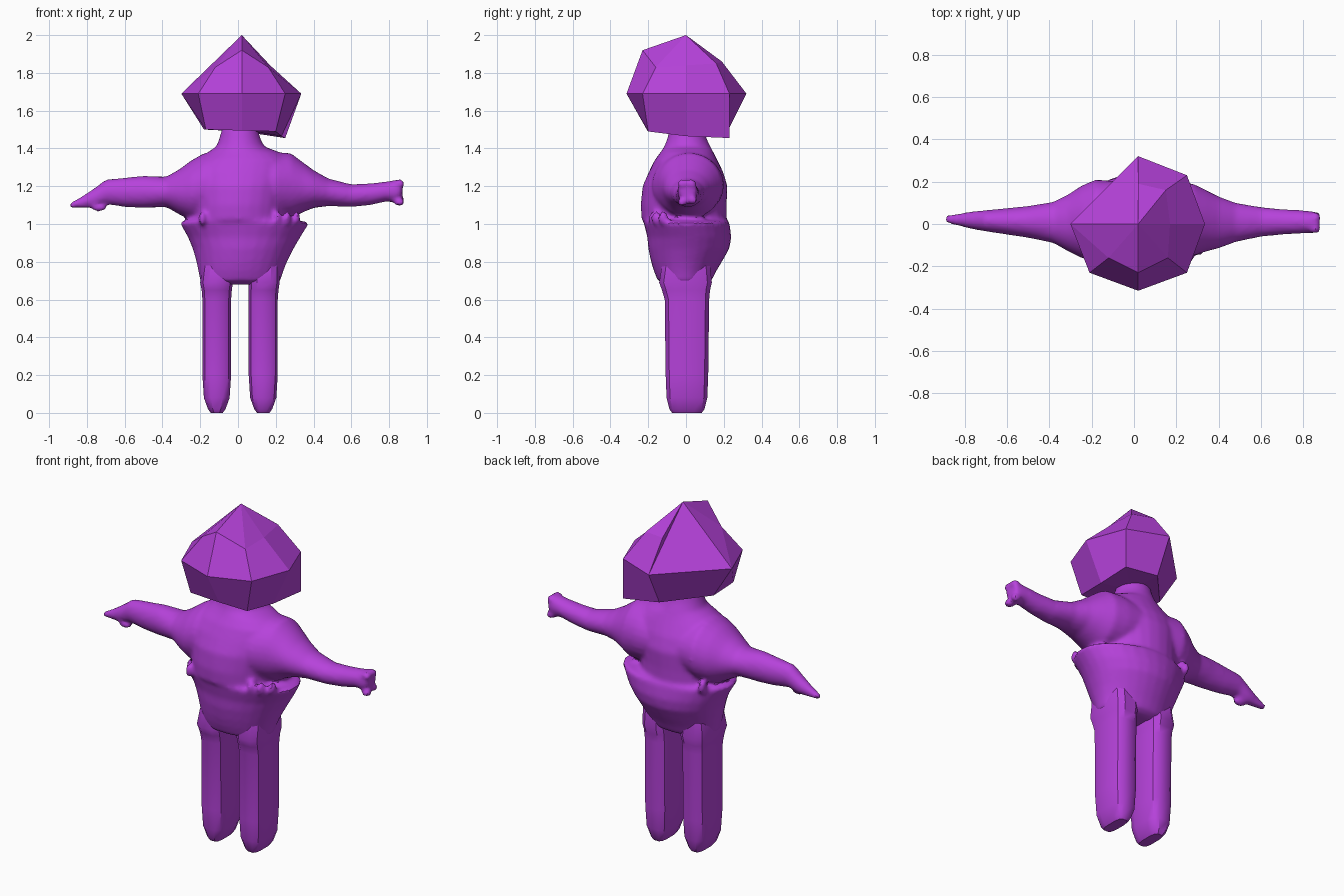
import bpy, bmesh, math
from mathutils import Vector

purple = bpy.data.materials.new("purple")
purple.diffuse_color = (0.47, 0.055, 0.71, 1)


def finish(name, bm):
    """Turn a bmesh into a coloured object."""
    bmesh.ops.recalc_face_normals(bm, faces=bm.faces[:])
    mesh = bpy.data.meshes.new(name)
    bm.to_mesh(mesh)
    bm.free()
    ob = bpy.data.objects.new(name, mesh)
    bpy.context.collection.objects.link(ob)
    mesh.materials.append(purple)
    return ob


def select(ob):
    bpy.ops.object.select_all(action='DESELECT')
    ob.select_set(True)
    bpy.context.view_layer.objects.active = ob


def loft(bm, sections, axis, sides=28, power=1.0, turn=0.0):
    """Skin rings (position, low a, high a, low b, high b) along z or x."""
    rings = []
    for p, a0, a1, b0, b1 in sections:
        ring = []
        for i in range(sides):
            t = math.tau * (i + turn) / sides
            c, s = math.cos(t), math.sin(t)
            a = (a0 + a1) / 2 + (a1 - a0) / 2 * math.copysign(abs(c) ** power, c)
            b = (b0 + b1) / 2 + (b1 - b0) / 2 * math.copysign(abs(s) ** power, s)
            ring.append(bm.verts.new((a, b, p) if axis == 'z' else (p, a, b)))
        rings.append(ring)
    for r, q in zip(rings, rings[1:]):
        for i in range(sides):
            j = (i + 1) % sides
            bm.faces.new((r[i], r[j], q[j], q[i]))
    caps = [bm.faces.new(rings[0]), bm.faces.new(rings[-1])]
    # Make every closed part face outwards before parts are fused
    bmesh.ops.recalc_face_normals(bm, faces=bm.faces[:])
    return caps


def blob(bm, centre, size):
    """Small ellipsoid."""
    made = bmesh.ops.create_icosphere(bm, subdivisions=2, radius=1)
    for v in made["verts"]:
        v.co = Vector(centre) + Vector([c * s for c, s in zip(v.co, size)])


# Torso: round hips with a shelf at the waist, chest, and neck
bm = bmesh.new()
loft(bm, [
    (0.68, -0.17, 0.19, -0.10, 0.10), (0.70, -0.20, 0.225, -0.15, 0.135),
    (0.75, -0.21, 0.24, -0.17, 0.16), (0.80, -0.22, 0.26, -0.185, 0.19),
    (0.87, -0.24, 0.295, -0.20, 0.23), (0.93, -0.265, 0.33, -0.205, 0.24),
    (1.01, -0.31, 0.38, -0.225, 0.23), (1.025, -0.25, 0.26, -0.235, 0.215),
    (1.10, -0.25, 0.26, -0.24, 0.215), (1.20, -0.26, 0.28, -0.23, 0.22),
    (1.28, -0.27, 0.30, -0.195, 0.195), (1.34, -0.22, 0.28, -0.165, 0.165),
    (1.38, -0.16, 0.22, -0.135, 0.145), (1.41, -0.115, 0.14, -0.115, 0.13),
    (1.45, -0.10, 0.12, -0.10, 0.11), (1.52, -0.08, 0.10, -0.08, 0.09)], 'z')

# Arm on the +x side, flaring to a stubby hand
loft(bm, [
    (0.05, -0.18, 0.20, 1.05, 1.36), (0.20, -0.18, 0.20, 1.03, 1.38),
    (0.28, -0.15, 0.19, 1.03, 1.375), (0.34, -0.13, 0.16, 1.06, 1.33),
    (0.40, -0.115, 0.13, 1.085, 1.285), (0.48, -0.085, 0.10, 1.095, 1.24),
    (0.60, -0.06, 0.08, 1.09, 1.21), (0.70, -0.05, 0.07, 1.10, 1.215),
    (0.79, -0.045, 0.065, 1.12, 1.225), (0.84, -0.045, 0.06, 1.11, 1.235),
    (0.87, -0.035, 0.055, 1.14, 1.235)], 'x')
for y, z in ((-0.02, 1.215), (0.03, 1.215), (-0.02, 1.115), (0.035, 1.125)):
    blob(bm, (0.855, y, z), (0.03, 0.026, 0.022))

# Arm on the -x side, tapering to a drooping pointed hand
loft(bm, [
    (-0.05, -0.18, 0.20, 1.05, 1.36), (-0.18, -0.18, 0.21, 1.02, 1.375),
    (-0.25, -0.16, 0.18, 1.02, 1.335), (-0.31, -0.13, 0.14, 1.05, 1.29),
    (-0.38, -0.09, 0.105, 1.09, 1.25), (-0.50, -0.065, 0.085, 1.085, 1.255),
    (-0.60, -0.05, 0.075, 1.09, 1.245), (-0.70, -0.035, 0.065, 1.105, 1.235),
    (-0.76, -0.025, 0.06, 1.085, 1.19), (-0.82, -0.01, 0.05, 1.085, 1.15),
    (-0.89, 0.005, 0.04, 1.085, 1.11)], 'x')
blob(bm, (-0.735, 0.0, 1.085), (0.04, 0.025, 0.02))

# Ragged folds under the arms
for x, y in ((0.21, -0.17), (0.26, -0.155), (0.31, -0.12), (-0.19, -0.18), (-0.22, 0.16)):
    blob(bm, (x, y, 1.03), (0.02, 0.03, 0.04))

# Fuse into one soft body
body = finish("body", bm)
mod = body.modifiers.new("fuse", 'REMESH')
mod.mode = 'VOXEL'
mod.voxel_size = 0.013
soft = body.modifiers.new("soften", 'SMOOTH')
soft.factor = 0.5
soft.iterations = 4
select(body)
bpy.ops.object.convert(target='MESH')
bpy.ops.object.shade_smooth_by_angle(angle=math.radians(40))

# Legs: chamfered columns with tapered feet
for name, x0, x1 in (("left_leg", -0.19, -0.035), ("right_leg", 0.055, 0.212)):
    bm = bmesh.new()
    loft(bm, [
        (0.0, x0 + 0.045, x1 - 0.045, -0.075, 0.085),
        (0.02, x0 + 0.03, x1 - 0.03, -0.09, 0.10),
        (0.08, x0 + 0.008, x1 - 0.008, -0.105, 0.115),
        (0.20, x0, x1, -0.11, 0.12), (0.60, x0, x1, -0.115, 0.125),
        (0.65, x0 - 0.004 * (x0 < 0), x1 + 0.004, -0.13, 0.13),
        (0.69, x0 - 0.012 * (x0 < 0), x1 + 0.01, -0.145, 0.14),
        (0.78, x0, x1 + 0.01, -0.13, 0.13)], 'z', sides=12, power=0.6, turn=0.5)
    select(finish(name, bm))
    bpy.ops.object.shade_smooth_by_angle(angle=math.radians(35))

# Head: faceted gem with a point on top, its rings starting at the front left
bm = bmesh.new()
top = bm.verts.new((0.02, 0, 2.0))
base = bm.verts.new((0.02, 0, 1.5))
crown = [bm.verts.new(p) for p in (
    (-0.12, -0.16, 1.83), (0.02, -0.23, 1.92), (0.16, -0.16, 1.83),
    (0.17, 0, 1.84), (0.15, 0.16, 1.85), (0.02, 0.19, 1.86))]
girdle = [bm.verts.new((x, y, 1.69)) for x, y in (
    (-0.21, -0.23), (0.02, -0.315), (0.25, -0.23), (0.335, 0),
    (0.25, 0.23), (0.02, 0.32), (-0.30, 0))]
jaw = [bm.verts.new(p) for p in (
    (-0.17, -0.20, 1.50), (0.02, -0.205, 1.495), (0.20, -0.20, 1.49),
    (0.23, 0, 1.465), (0.25, 0.23, 1.455), (0.02, 0.22, 1.49), (-0.18, 0, 1.50))]

# Upper facets, then the broad slopes on the -x side
for i in range(5):
    bm.faces.new((top, crown[i], crown[i + 1]))
    bm.faces.new((crown[i], girdle[i], girdle[i + 1], crown[i + 1]))
side = girdle[6]
for tri in ((crown[0], side, girdle[0]), (top, side, crown[0]),
            (top, girdle[5], side), (top, crown[5], girdle[5])):
    bm.faces.new(tri)

# Lower facets and underside
for i in range(7):
    j = (i + 1) % 7
    bm.faces.new((girdle[i], jaw[i], jaw[j], girdle[j]))
    bm.faces.new((jaw[i], base, jaw[j]))
finish("head", bm)
